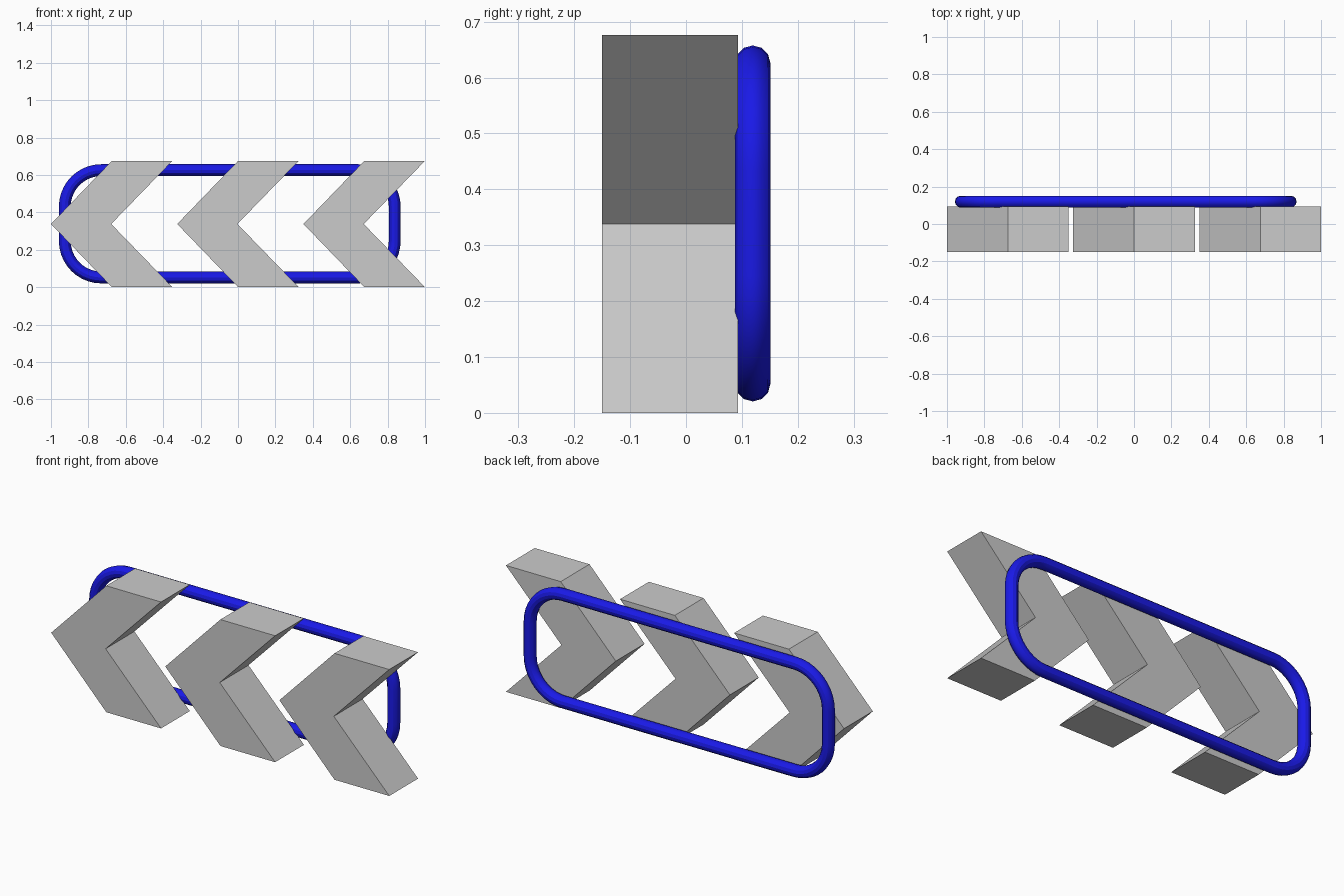
import bpy, bmesh
from math import sin, cos, pi

if "Cube" in bpy.data.objects:
    bpy.data.objects.remove(bpy.data.objects["Cube"])

# Chevron arrows, extruded along y
Y_FRONT, Y_BACK = -0.15, 0.093
PROFILE = [(0, 0.338), (0.326, 0), (0.65, 0), (0.322, 0.338), (0.65, 0.676), (0.326, 0.676)]


def chevron(name, x0):
    bm = bmesh.new()
    face = bm.faces.new([bm.verts.new((x0 + x, Y_FRONT, z)) for x, z in PROFILE])
    ext = bmesh.ops.extrude_face_region(bm, geom=[face])
    verts = [v for v in ext["geom"] if isinstance(v, bmesh.types.BMVert)]
    bmesh.ops.translate(bm, verts=verts, vec=(0, Y_BACK - Y_FRONT, 0))
    bmesh.ops.recalc_face_normals(bm, faces=bm.faces)
    mesh = bpy.data.meshes.new(name)
    bm.to_mesh(mesh)
    bm.free()
    bpy.context.collection.objects.link(bpy.data.objects.new(name, mesh))


for i in range(3):
    chevron(f"chevron_{i + 1}", -1 + 0.675 * i)

# Rounded rectangular tube ring behind the chevrons
LEFT, RIGHT, BOTTOM, TOP = -0.926, 0.838, 0.052, 0.626
R, STEPS = 0.195, 10
corners = [(RIGHT - R, TOP - R), (LEFT + R, TOP - R), (LEFT + R, BOTTOM + R), (RIGHT - R, BOTTOM + R)]
path = []
for q, (cx, cz) in enumerate(corners):
    for s in range(STEPS + 1):
        a = (q + s / STEPS) * pi / 2
        path.append((cx + R * cos(a), 0.1195, cz + R * sin(a), 1))

curve = bpy.data.curves.new("tube_ring", "CURVE")
curve.dimensions = "3D"
curve.bevel_depth = 0.0315
curve.bevel_resolution = 4
spline = curve.splines.new("POLY")
spline.points.add(len(path) - 1)
for point, co in zip(spline.points, path):
    point.co = co
spline.use_cyclic_u = True
ring = bpy.data.objects.new("tube_ring", curve)
bpy.context.collection.objects.link(ring)
bpy.context.view_layer.objects.active = ring
ring.select_set(True)
bpy.ops.object.convert(target="MESH")
bpy.ops.object.shade_smooth_by_angle()

# Blue finish on the tube
blue = bpy.data.materials.new("blue")
blue.diffuse_color = (0.01, 0.01, 0.8, 1)
blue.use_nodes = True
blue.node_tree.nodes["Principled BSDF"].inputs["Base Color"].default_value = blue.diffuse_color
bpy.context.object.data.materials.clear()
bpy.context.object.data.materials.append(blue)
